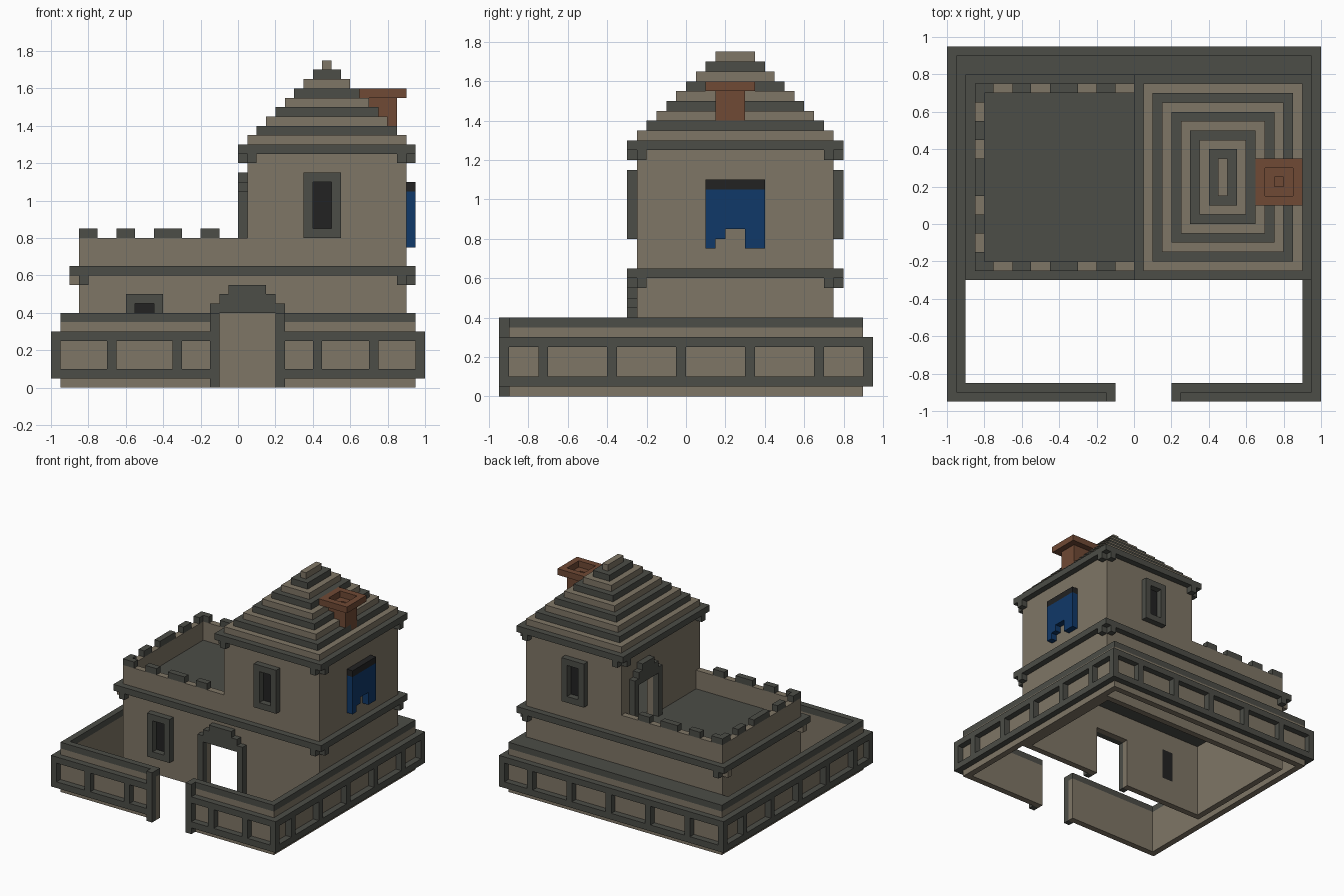
import bpy, bmesh

if "Cube" in bpy.data.objects:
    bpy.data.objects.remove(bpy.data.objects["Cube"], do_unlink=True)


def material(name, rgb):
    m = bpy.data.materials.new(name)
    m.use_nodes = True
    m.diffuse_color = (*rgb, 1)
    bsdf = m.node_tree.nodes["Principled BSDF"]
    bsdf.inputs["Base Color"].default_value = (*rgb, 1)
    bsdf.inputs["Roughness"].default_value = 0.9
    return m


TAN = material("sandstone", (0.212, 0.180, 0.132))
DARK = material("dark stone", (0.072, 0.074, 0.063))
BROWN = material("brick brown", (0.162, 0.067, 0.035))
BLUE = material("banner blue", (0.005, 0.040, 0.140))
BLACK = material("window black", (0.016, 0.016, 0.016))


def part(name, mat, boxes):
    """One object from a list of (x0, x1, y0, y1, z0, z1) blocks."""
    bm = bmesh.new()
    for x0, x1, y0, y1, z0, z1 in boxes:
        vs = bmesh.ops.create_cube(bm, size=1)["verts"]
        for v in vs:
            v.co = (x1 if v.co.x > 0 else x0, y1 if v.co.y > 0 else y0, z1 if v.co.z > 0 else z0)
    me = bpy.data.meshes.new(name)
    bm.to_mesh(me)
    bm.free()
    me.materials.append(mat)
    ob = bpy.data.objects.new(name, me)
    bpy.context.collection.objects.link(ob)
    return ob


T = 0.05  # block size


def along(axis, a0, a1, u0, u1, z0, z1):
    """Block whose thickness a runs on the given axis and width u on the other."""
    return (a0, a1, u0, u1, z0, z1) if axis == "x" else (u0, u1, a0, a1, z0, z1)


def wall(axis, a0, a1, u0, u1, z0, z1, hole=None):
    """Wall blocks around an optional (u0, u1, z0, z1) opening."""
    if not hole:
        return [along(axis, a0, a1, u0, u1, z0, z1)]
    h0, h1, k0, k1 = hole
    rects = [(u0, h0, z0, z1), (h1, u1, z0, z1), (h0, h1, z0, k0), (h0, h1, k1, z1)]
    return [along(axis, a0, a1, *r) for r in rects if r[1] - r[0] > 1e-4 and r[3] - r[2] > 1e-4]


def ring(x0, x1, y0, y1, z0, z1, t=T):
    return [(x0, x1, y0, y0 + t, z0, z1), (x0, x1, y1 - t, y1, z0, z1),
            (x0, x0 + t, y0 + t, y1 - t, z0, z1), (x1 - t, x1, y0 + t, y1 - t, z0, z1)]


def arch(axis, a0, u0, u1, z0, z1):
    """Door surround: two posts and three stepped courses."""
    b = [along(axis, a0, a0 + T, u0, u0 + T, z0, z1), along(axis, a0, a0 + T, u1 - T, u1, z0, z1)]
    return b + [along(axis, a0, a0 + T, u0 + i * T, u1 - i * T, z1 + i * T, z1 + (i + 1) * T)
                for i in range(3)]


def window(name, x0, z0, y_frame, y_glass):
    hole = (x0 + 0.05, x0 + 0.15, z0 + 0.05, z0 + 0.30)
    part(name + "_frame", DARK, wall("y", y_frame, y_frame + T, x0, x0 + 0.2, z0, z0 + 0.35, hole))
    part(name + "_glass", BLACK, [(hole[0], hole[1], y_glass, y_glass + T, hole[2], hole[3])])
    return hole


# Yard wall with a gate gap in the front
GATE = (-0.10, 0.20)


def gated_ring(x0, x1, y0, y1, z0, z1):
    b = ring(x0, x1, y0, y1, z0, z1)[1:]
    return b + [(x0, GATE[0], y0, y0 + T, z0, z1), (GATE[1], x1, y0, y0 + T, z0, z1)]


part("yard_wall", TAN, gated_ring(-0.95, 0.95, -0.9, 0.9, 0, 0.35))
part("yard_coping", DARK, gated_ring(-0.95, 0.95, -0.9, 0.9, 0.35, 0.4))
part("yard_lower_rail", DARK, gated_ring(-1, 1, -0.95, 0.95, 0.05, 0.1))
part("yard_upper_rail", DARK, gated_ring(-1, 1, -0.95, 0.95, 0.25, 0.3))
part("rear_walkway", DARK, [(-0.9, 0.9, 0.75, 0.85, 0.35, 0.4)])

posts = [(x, -0.95) for x in (-0.7, -0.35, 0.4, 0.7)]
posts += [(x, 0.9) for x in (-0.7, -0.35, 0.0, 0.35, 0.7)]
posts += [(x, y) for x in (-1, 0.95) for y in (-0.95, -0.75, -0.4, -0.05, 0.3, 0.65, 0.9)]
part("yard_posts", DARK, [(x, x + T, y, y + T, 0.1, 0.25) for x, y in posts])
part("gate_posts", DARK, [(x, x + T, -0.95, -0.9, 0, 0.4) for x in (-0.15, 0.2)])

# Ground storey
low_hole = window("lower_window", -0.6, 0.15, -0.3, -0.25)
storey = wall("y", -0.25, -0.2, -0.85, -0.3, 0, 0.65, low_hole)
storey += wall("y", -0.25, -0.2, -0.3, 0.9, 0, 0.65, (-0.1, 0.2, 0, 0.4))
storey += ring(-0.85, 0.9, -0.25, 0.75, 0, 0.65)[1:]
part("ground_storey", TAN, storey)
part("front_door_surround", DARK, arch("y", -0.3, -0.15, 0.25, 0, 0.4))
part("roof_deck", DARK, [(-0.8, 0.85, -0.2, 0.7, 0.6, 0.65)])
part("lower_band", DARK, ring(-0.9, 0.95, -0.3, 0.8, 0.6, 0.65))


# Paired brackets under each band corner
def brackets(x0, x1, y0, y1, z):
    ends, sides = [], {x0: [], x1: []}
    for x, sx in ((x0, -1), (x1, 1)):
        for y, sy in ((y0, -1), (y1, 1)):
            xa, ya = sorted((x, x - sx * T)), sorted((y, y + sy * T))
            ends.append((*xa, *ya, z, z + T))
            xb, yb = sorted((x, x + sx * T)), sorted((y, y - sy * T))
            sides[x].append((*xb, *yb, z, z + T))
    return ends, sides[x0], sides[x1]


ends, right_side, left_side = brackets(-0.85, 0.9, -0.25, 0.75, 0.55)
part("lower_brackets", DARK, ends + left_side)
part("lower_side_brackets", TAN, right_side)
ends, right_side, left_side = brackets(0.05, 0.9, -0.25, 0.75, 1.2)
part("tower_brackets", DARK, ends + right_side + left_side)

# Parapet and merlons around the deck
part("parapet", TAN, [(-0.85, 0.05, -0.25, -0.2, 0.65, 0.8), (-0.85, 0.05, 0.7, 0.75, 0.65, 0.8),
                      (-0.85, -0.8, -0.2, 0.7, 0.65, 0.8)])
merlons = [(a, b, y, y + T, 0.8, 0.85) for y in (-0.25, 0.7)
           for a, b in ((-0.85, -0.75), (-0.65, -0.55), (-0.45, -0.3), (-0.2, -0.1))]
merlons += [(-0.85, -0.8, a, b, 0.8, 0.85)
            for a, b in ((-0.2, -0.15), (-0.05, 0.05), (0.15, 0.35), (0.45, 0.55), (0.65, 0.7))]
part("merlons", DARK, merlons)

# Tower
hole = window("tower_front_window", 0.35, 0.8, -0.3, -0.25)
window("tower_back_window", 0.35, 0.8, 0.75, 0.7)
tower = wall("y", -0.25, -0.2, 0.05, 0.9, 0.65, 1.3, hole)
tower += wall("y", 0.7, 0.75, 0.05, 0.9, 0.65, 1.3, hole)
tower += wall("x", 0.05, 0.1, -0.2, 0.7, 0.65, 1.3, (0.35, 0.6, 0.65, 1.0))
tower += wall("x", 0.85, 0.9, -0.2, 0.7, 0.65, 1.3)
part("tower_walls", TAN, tower)
part("deck_door_surround", DARK, arch("x", 0.0, 0.3, 0.65, 0.65, 1.0))
part("tower_band", DARK, ring(0, 0.95, -0.3, 0.8, 1.25, 1.3))

# Stepped roof in alternating courses
for i in range(9):
    d, z = i * T, 1.3 + i * T
    part(f"roof_course_{i + 1}", DARK if i % 2 else TAN,
         [(0.05 + d, 0.9 - d, -0.25 + d, 0.75 - d, z, z + T)])

# Chimney with a hollow cap
part("chimney_stack", BROWN, ring(0.7, 0.85, 0.15, 0.3, 1.32, 1.55)
     + [(0.75, 0.8, 0.2, 0.25, 1.32, 1.5)])
part("chimney_cap", BROWN, ring(0.65, 0.9, 0.1, 0.35, 1.55, 1.6))

# Banner with a ragged hem
part("banner_rod", BLACK, [(0.9, 0.95, 0.1, 0.4, 1.05, 1.1)])
part("banner_cloth", BLUE, [(0.9, 0.95, a, b, z, 1.05) for a, b, z in
                            ((0.1, 0.15, 0.75), (0.15, 0.2, 0.8), (0.2, 0.3, 0.85), (0.3, 0.4, 0.75))])
